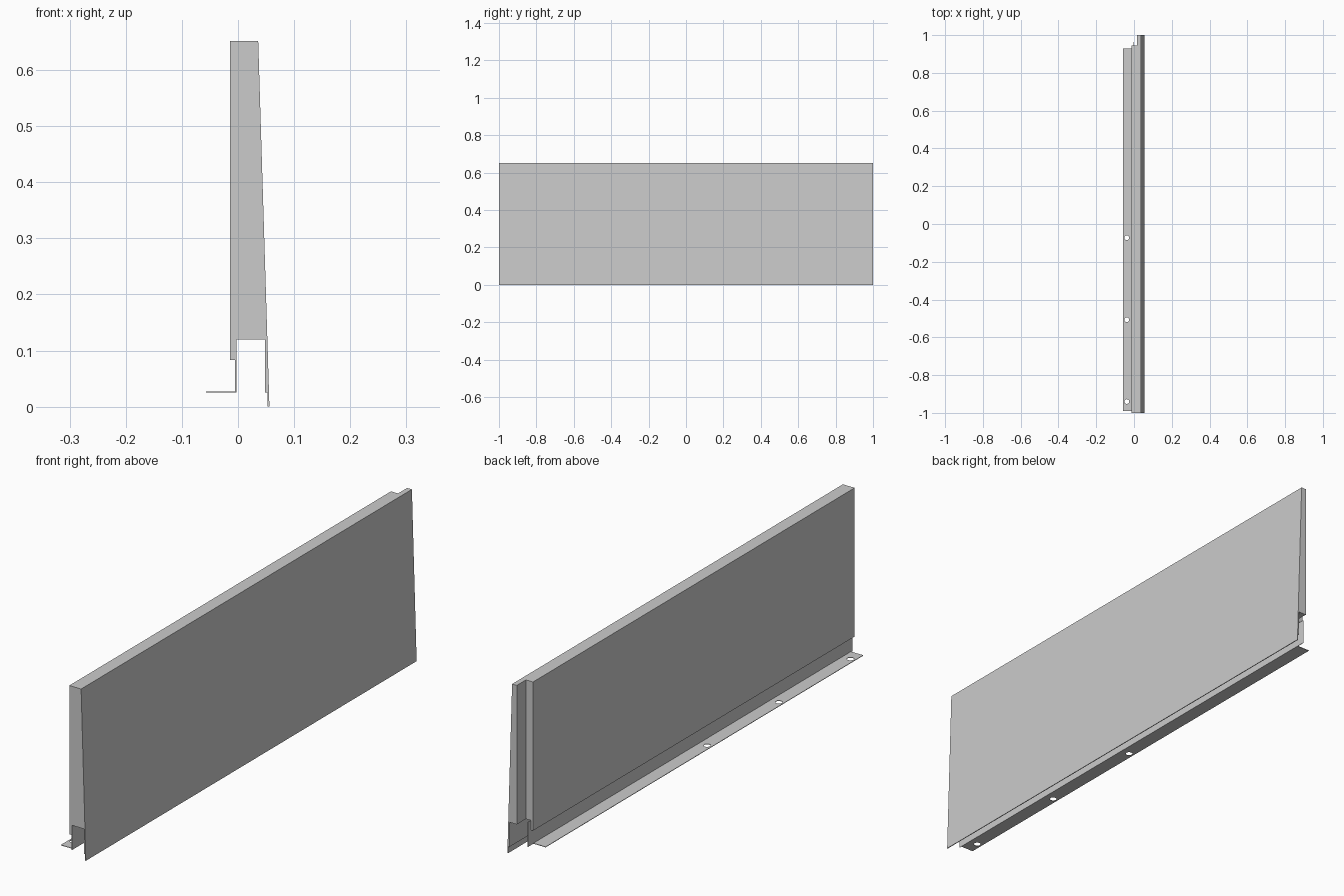
import bpy, bmesh

if "Cube" in bpy.data.objects:
    bpy.data.objects.remove(bpy.data.objects["Cube"])


def prism(name, profile, y0, y1):
    """Extrude an (x, z) outline along y."""
    bm = bmesh.new()
    face = bm.faces.new([bm.verts.new((x, y0, z)) for x, z in profile])
    ext = bmesh.ops.extrude_face_region(bm, geom=[face])
    verts = [g for g in ext["geom"] if isinstance(g, bmesh.types.BMVert)]
    bmesh.ops.translate(bm, verts=verts, vec=(0, y1 - y0, 0))
    bmesh.ops.recalc_face_normals(bm, faces=bm.faces)
    mesh = bpy.data.meshes.new(name)
    bm.to_mesh(mesh)
    bm.free()
    ob = bpy.data.objects.new(name, mesh)
    bpy.context.collection.objects.link(ob)
    return ob


def box(name, x0, x1, y0, y1, z0, z1):
    return prism(name, [(x0, z0), (x1, z0), (x1, z1), (x0, z1)], y0, y1)


def cut(target, cutter):
    """Subtract the cutter, then discard it."""
    cutter.hide_render = True
    mod = target.modifiers.new("cut", "BOOLEAN")
    mod.operation = "DIFFERENCE"
    mod.solver = "EXACT"
    mod.object = cutter
    bpy.context.view_layer.objects.active = target
    bpy.ops.object.modifier_apply(modifier=mod.name)
    bpy.data.objects.remove(cutter)


# Tapered wall panel with a channel underneath and a drip lip at the front
panel = prism("wall_panel", [
    (-0.014, 0.652), (0.036, 0.652), (0.056, 0), (0.053, 0), (0.053, 0.025),
    (0.048, 0.025), (0.048, 0.12), (-0.005, 0.12), (-0.005, 0.083),
    (-0.014, 0.083)], -1, 1)

# Overlap rebate at the rear end
cut(panel, box("rebate_cutter", -0.1, 0.016, 0.945, 1.1, -0.1, 0.8))

# Thin upright web below the panel
box("mounting_web", -0.005, -0.003, -1, 0.963, 0.025, 0.12)

# Floor flange with bolt holes
flange = box("floor_flange", -0.057, -0.005, -0.99, 0.93, 0.025, 0.027)
for y in (-0.94, -0.507, -0.073):
    bpy.ops.mesh.primitive_cylinder_add(
        vertices=24, radius=0.0125, depth=0.1, location=(-0.038, y, 0.026))
    cut(flange, bpy.context.object)
